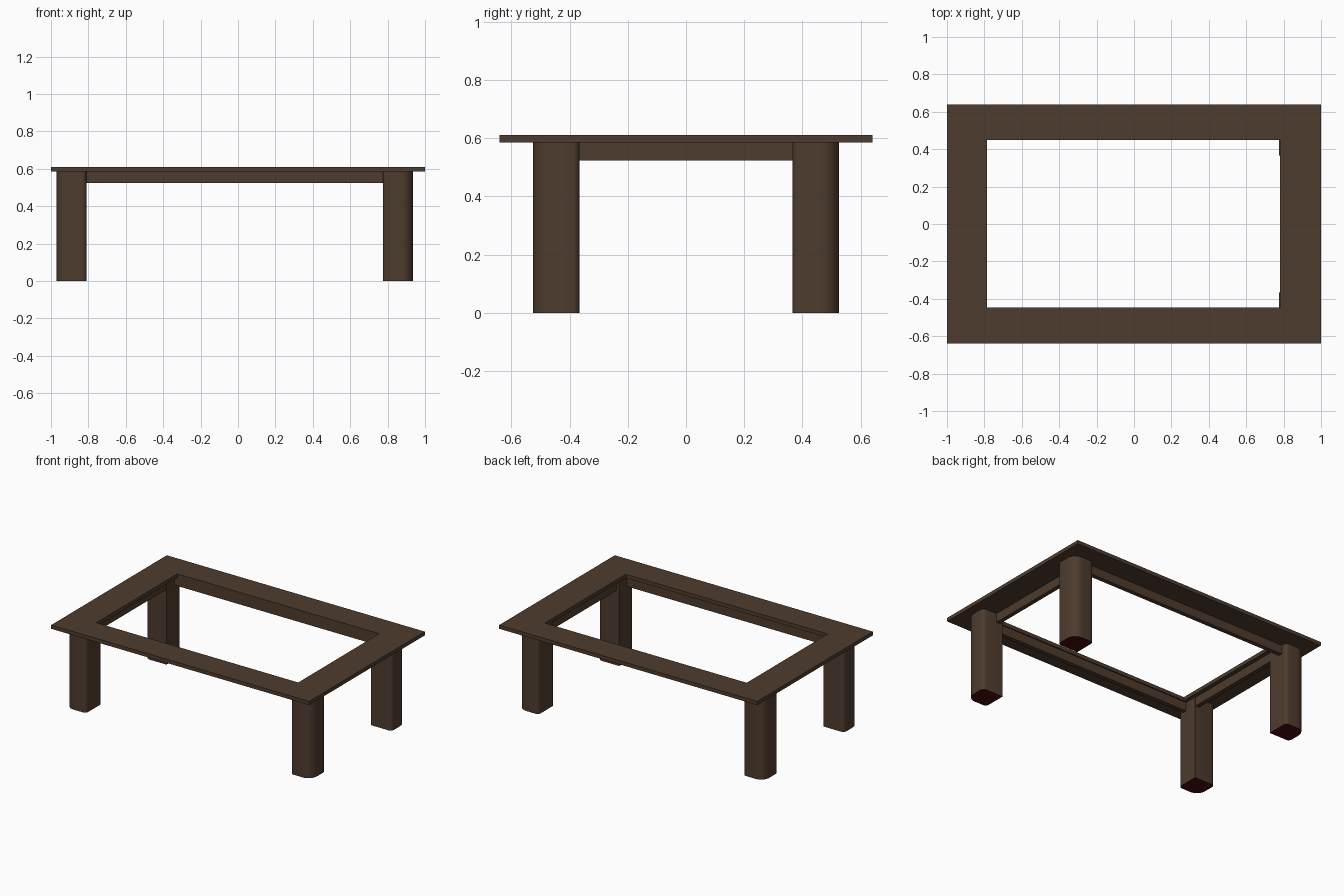
import bpy, bmesh, math

if "Cube" in bpy.data.objects:
    bpy.data.objects.remove(bpy.data.objects["Cube"])


def material(name, rgb):
    m = bpy.data.materials.new(name)
    m.diffuse_color = (*rgb, 1)
    m.use_nodes = True
    m.node_tree.nodes["Principled BSDF"].inputs["Base Color"].default_value = m.diffuse_color
    return m


wood = material("dark brown wood", (0.076, 0.045, 0.027))
felt = material("dark red foot pad", (0.060, 0.003, 0.005))


def finish(name, bm, mats):
    bmesh.ops.recalc_face_normals(bm, faces=bm.faces)
    me = bpy.data.meshes.new(name)
    bm.to_mesh(me)
    bm.free()
    ob = bpy.data.objects.new(name, me)
    bpy.context.collection.objects.link(ob)
    for m in mats:
        me.materials.append(m)
    return ob


def box(name, x0, x1, y0, y1, z0, z1):
    bm = bmesh.new()
    bmesh.ops.create_cube(bm, size=1)
    for v in bm.verts:
        v.co.x = x1 if v.co.x > 0 else x0
        v.co.y = y1 if v.co.y > 0 else y0
        v.co.z = z1 if v.co.z > 0 else z0
    return finish(name, bm, [wood])


def extrude_faces(bm, faces, height):
    geo = bmesh.ops.extrude_face_region(bm, geom=faces)["geom"]
    for v in geo:
        if isinstance(v, bmesh.types.BMVert):
            v.co.z += height


# Flat top frame with a rectangular opening
bm = bmesh.new()
outer = [(-1, -0.64), (1, -0.64), (1, 0.64), (-1, 0.64)]
inner = [(-0.785, -0.447), (0.78, -0.447), (0.78, 0.449), (-0.785, 0.449)]
o = [bm.verts.new((x, y, 0.585)) for x, y in outer]
i = [bm.verts.new((x, y, 0.585)) for x, y in inner]
ring = [bm.faces.new((o[k], o[(k + 1) % 4], i[(k + 1) % 4], i[k])) for k in range(4)]
extrude_faces(bm, ring, 0.026)
finish("top_frame", bm, [wood])


# Legs: wide rounding on the outer corner, small rounding on the two side corners
def leg(name, cx, cy, sx, sy, half=0.08):
    bm = bmesh.new()
    pts = [(-half, -half)]                       # sharp inner corner
    for ux, uy, r, start, n in ((1, -1, 0.024, -90, 4), (1, 1, 0.065, 0, 8),
                                (-1, 1, 0.024, 90, 4)):
        for k in range(n + 1):
            a = math.radians(start + 90 * k / n)
            pts.append((ux * (half - r) + r * math.cos(a),
                        uy * (half - r) + r * math.sin(a)))
    base = bm.faces.new([bm.verts.new((cx + sx * x, cy + sy * y, 0)) for x, y in pts])
    extrude_faces(bm, [base], 0.586)
    bmesh.ops.recalc_face_normals(bm, faces=bm.faces)
    for f in bm.faces:                           # red underside
        f.material_index = 1 if f.normal.z < -0.9 else 0
    ob = finish(name, bm, [wood, felt])
    bpy.ops.object.select_all(action='DESELECT')
    ob.select_set(True)
    bpy.context.view_layer.objects.active = ob
    bpy.ops.object.shade_smooth_by_angle(angle=math.radians(35))


for side, cx, sx in (("left", -0.89, -1), ("right", 0.855, 1)):
    for end, sy in (("front", -1), ("back", 1)):
        leg(f"{end}_{side}_leg", cx, sy * 0.446, sx, sy)

# Aprons between the legs
box("front_apron", -0.82, 0.79, -0.485, -0.455, 0.523, 0.586)
box("back_apron", -0.82, 0.79, 0.455, 0.485, 0.523, 0.586)
box("left_apron", -0.845, -0.815, -0.38, 0.38, 0.523, 0.586)
box("right_apron", 0.795, 0.825, -0.38, 0.38, 0.523, 0.586)
